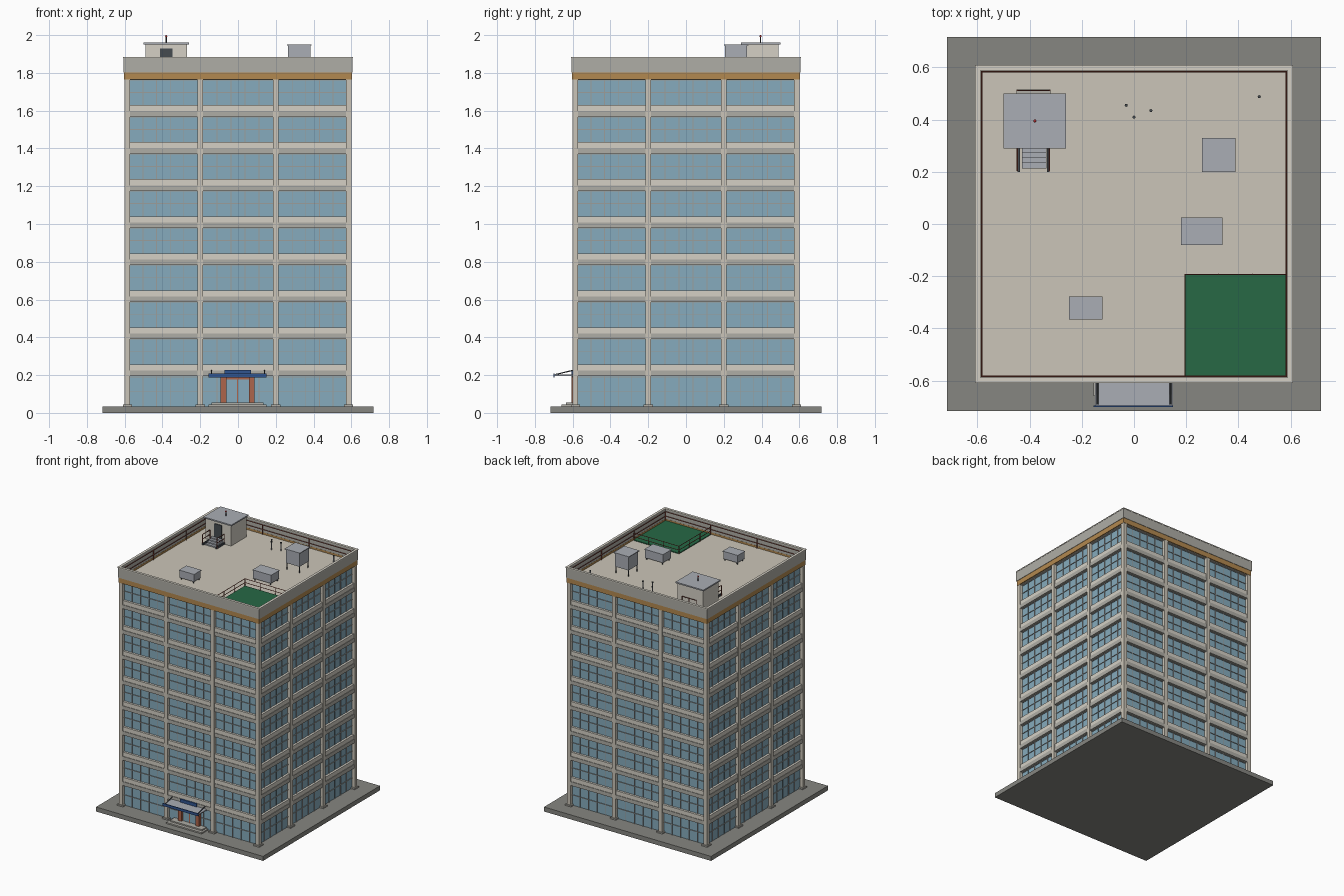
import bpy, bmesh, math
from mathutils import Matrix, Vector

if "Cube" in bpy.data.objects:
    bpy.data.objects.remove(bpy.data.objects["Cube"])

def mat(name, r, g, b):
    m = bpy.data.materials.new(name)
    m.diffuse_color = (r, g, b, 1)
    m.use_nodes = True
    m.node_tree.nodes["Principled BSDF"].inputs["Base Color"].default_value = m.diffuse_color
    return m

BEIGE = mat("beige", .60, .56, .48)
LIGHT = mat("light_stone", .66, .63, .56)
STONE = mat("grey_stone", .43, .42, .38)
PAVE = mat("paving", .24, .24, .22)
GLASS = mat("glass", .24, .41, .51)
FRAME = mat("window_frame", .33, .34, .33)
DARK = mat("dark_metal", .06, .07, .08)
OCHRE = mat("ochre", .45, .25, .08)
METAL = mat("pale_metal", .40, .42, .46)
RUST = mat("rust_red", .25, .06, .04)
BRICK = mat("terracotta", .42, .13, .07)
BLUE = mat("blue", .03, .09, .28)
GREEN = mat("court_green", .02, .14, .06)
RED = mat("red", .6, .03, .03)

def finish(name, bm, material):
    me = bpy.data.meshes.new(name)
    bm.to_mesh(me)
    bm.free()
    ob = bpy.data.objects.new(name, me)
    bpy.context.collection.objects.link(ob)
    me.materials.append(material)
    return ob

def boxes(name, material, items, sides=1):
    """Boxes given as (x0,x1,y0,y1,z0,z1), repeated round the tower for sides=4."""
    bm = bmesh.new()
    for k in range(sides):
        rot = Matrix.Rotation(k * math.pi / 2, 4, 'Z')
        for x0, x1, y0, y1, z0, z1 in items:
            m = (rot @ Matrix.Translation(((x0+x1)/2, (y0+y1)/2, (z0+z1)/2))
                 @ Matrix.Diagonal((x1-x0, y1-y0, z1-z0, 1)))
            bmesh.ops.create_cube(bm, size=1, matrix=m)
    return finish(name, bm, material)

def rods(name, material, segs, r=.003, n=8):
    """Round bars between pairs of points."""
    bm = bmesh.new()
    for a, b in segs:
        a, b = Vector(a), Vector(b)
        d = b - a
        m = Matrix.Translation((a+b)/2) @ d.to_track_quat('Z', 'Y').to_matrix().to_4x4()
        bmesh.ops.create_cone(bm, cap_ends=True, segments=n, radius1=r, radius2=r,
                              depth=d.length, matrix=m)
    return finish(name, bm, material)

def railing(pts, z0, heights):
    """Posts at every point and rails between neighbours."""
    top = heights[-1]
    segs = [((x, y, z0), (x, y, z0+top)) for x, y in pts]
    for (ax, ay), (bx, by) in zip(pts, pts[1:]):
        segs += [((ax, ay, z0+h), (bx, by, z0+h)) for h in heights]
    return segs

# Tower dimensions
G, PITCH, FLOORS, ROOF = .035, .196, 9, 1.79
BAYS = [(-.575, -.215), (-.185, .185), (.215, .575)]

boxes("base_slab", PAVE, [(-.717, .717, -.717, .717, 0, G)])

# Floor slabs and spandrels
lv = [G + PITCH*i for i in range(1, FLOORS)]
boxes("floor_slabs", STONE, [(-.598, .598, -.598, .598, z-.036, z-.006) for z in lv])
boxes("spandrels", LIGHT, [(-.592, .592, -.594, -.57, z-.006, z+.026) for z in lv], 4)

# Columns: corners, facade and interior
boxes("corner_columns", BEIGE, [(-.602, -.572, -.602, -.572, G, 1.77)], 4)
boxes("facade_columns", BEIGE, [(x-.015, x+.015, -.602, -.56, G, 1.77) for x in (-.2, .2)], 4)
boxes("column_bases", STONE, [(x-.025, x+.025, -.61, -.57, G, G+.01)
                              for x in (-.585, -.2, .2, .585)], 4)
boxes("inner_columns", BEIGE, [(x-.012, x+.012, y-.012, y+.012, G, ROOF)
                               for x in (-.2, .2) for y in (-.2, .2)])

# Windows: glass, mullions and dark jambs
glass, bars, jambs = [], [], []
for i in range(FLOORS):
    z0 = G + PITCH*i + (.026 if i else 0)
    z1 = G + PITCH*(i+1) - .036
    for a, b in BAYS:
        glass.append((a, b, -.577, -.573, z0, z1))
        for h in (.5, .97):
            z = z0 + (z1-z0)*h
            bars.append((a, b, -.582, -.572, z-.002, z+.002))
        for k in range(1, 5):
            x = a + (b-a)*k/5
            bars.append((x-.002, x+.002, -.582, -.572, z0, z1))
    for x in (-.213, .207):
        jambs.append((x, x+.006, -.585, -.572, z0, z1))
boxes("window_glass", GLASS, glass, 4)
boxes("window_mullions", FRAME, bars, 4)
boxes("window_jambs", DARK, jambs, 4)

# Roof, cornice and parapet
boxes("roof_slab", BEIGE, [(-.596, .596, -.596, .596, 1.762, ROOF)])
boxes("cornice_band", OCHRE, [(-.604, .604, -.604, -.59, 1.764, 1.805)], 4)
boxes("parapet", STONE, [(-.607, .591, -.607, -.591, 1.803, 1.88)], 4)
boxes("parapet_inner_base", STONE, [(-.598, .591, -.598, -.591, ROOF, 1.805)], 4)
boxes("parapet_cap", LIGHT, [(-.609, .589, -.609, -.589, 1.878, 1.885)], 4)
e = .584
ring = [(-e, -e), (-.2, -e), (.2, -e), (e, -e), (e, -.2), (e, .2), (e, e),
        (.2, e), (-.2, e), (-e, e), (-e, .2), (-e, -.2), (-e, -e)]
rods("parapet_handrail", RUST, railing(ring, ROOF, (.04, .075)), .003, 6)

# Sports court with fence
boxes("court_surface", GREEN, [(.195, .585, -.585, -.193, ROOF, ROOF+.006)])
court = [(.195, -.58), (.195, -.45), (.195, -.32), (.195, -.193),
         (.325, -.193), (.455, -.193), (.582, -.193)]
rods("court_fence", RUST, railing(court, ROOF, (.03, .06)), .0025, 6)

# Stair housing with door, stairs and mast
boxes("stair_housing", LIGHT, [(-.49, -.27, .3, .49, ROOF, 1.95)])
boxes("stair_housing_roof", METAL, [(-.5, -.26, .29, .5, 1.95, 1.96)])
boxes("stair_housing_door", DARK, [(-.412, -.348, .295, .301, 1.825, 1.93)])
boxes("stair_landing", STONE, [(-.45, -.32, .49, .515, 1.815, 1.825)])
boxes("stair_steps", METAL, [(-.43, -.335, .212+.021*k, .233+.021*k, ROOF, ROOF+.009*(k+1))
                             for k in range(4)])
boxes("stair_cheeks", DARK, [(x, x+.01, .2, .3, ROOF, 1.805) for x in (-.447, -.333)])
stair_rail = []
for x in (-.447, -.325):
    stair_rail += railing([(x, .205), (x, .295)], ROOF, (.045, .08))
stair_rail += railing([(-.447, .512), (-.385, .512), (-.323, .512)], ROOF, (.045, .08))
rods("stair_railing", RUST, stair_rail, .003, 6)
rods("roof_mast", DARK, [((-.38, .395, 1.96), (-.38, .395, 1.994))], .003)
bm = bmesh.new()
bmesh.ops.create_uvsphere(bm, u_segments=10, v_segments=6, radius=.006,
                          matrix=Matrix.Translation((-.38, .395, 1.994)))
finish("mast_beacon", bm, RED)

# Rooftop tank and air handling units on legs
def unit(name, x0, x1, y0, y1, z0, z1, lip):
    boxes(name, METAL, [(x0+lip, x1-lip, y0+lip, y1-lip, z0, z1-.006),
                        (x0, x1, y0, y1, z1-.006, z1)])
    rods(name + "_legs", DARK, [((x, y, ROOF), (x, y, z0)) for x in (x0+.012, x1-.012)
                                for y in (y0+.012, y1-.012)], .004)

unit("water_tank", .26, .39, .2, .33, 1.84, 1.95, .006)
unit("air_unit_large", .18, .34, -.08, .025, 1.805, 1.872, .004)
unit("air_unit_small", -.25, -.12, -.367, -.277, 1.805, 1.865, .004)

# Vent pipes with caps
vents = [(-.03, .455, .05), (0, .41, .06), (.065, .435, .06), (.48, .488, .05)]
rods("vent_pipes", METAL, [((x, y, ROOF), (x, y, ROOF+h)) for x, y, h in vents], .004)
rods("vent_caps", DARK, [((x, y, ROOF+h), (x, y, ROOF+h+.008)) for x, y, h in vents], .006)

# Entrance: steps, pillars, doors, canopy with tie rods and sign panel
boxes("entrance_steps", STONE, [(-.155, .15, -.66, -.58, G, G+.01),
                                (-.14, .135, -.635, -.58, G+.01, G+.02)])
boxes("entrance_pillars", BRICK, [(-.092, -.062, -.605, -.565, G+.02, .19),
                                  (.058, .088, -.605, -.565, G+.02, .19)])
boxes("door_frame", BRICK, [(-.062, .058, -.592, -.58, .178, .19),
                            (-.005, .001, -.592, -.58, G+.02, .18)])
boxes("door_glass", GLASS, [(-.062, .058, -.588, -.584, G+.02, .18)])
boxes("canopy_panel", METAL, [(-.15, .15, -.697, -.598, .194, .202)])
boxes("canopy_fascia", BLUE, [(-.155, .15, -.702, -.695, .188, .208)])
boxes("entrance_sign_panel", BLUE, [(-.072, .068, -.606, -.597, .2, .227)])
rods("canopy_tie_rods", DARK, [((x, -.692, .203), (x, -.6, .225)) for x in (-.14, .14)]
     + [((x, -.602, G), (x, -.602, .195)) for x in (-.075, .073)], .003)
